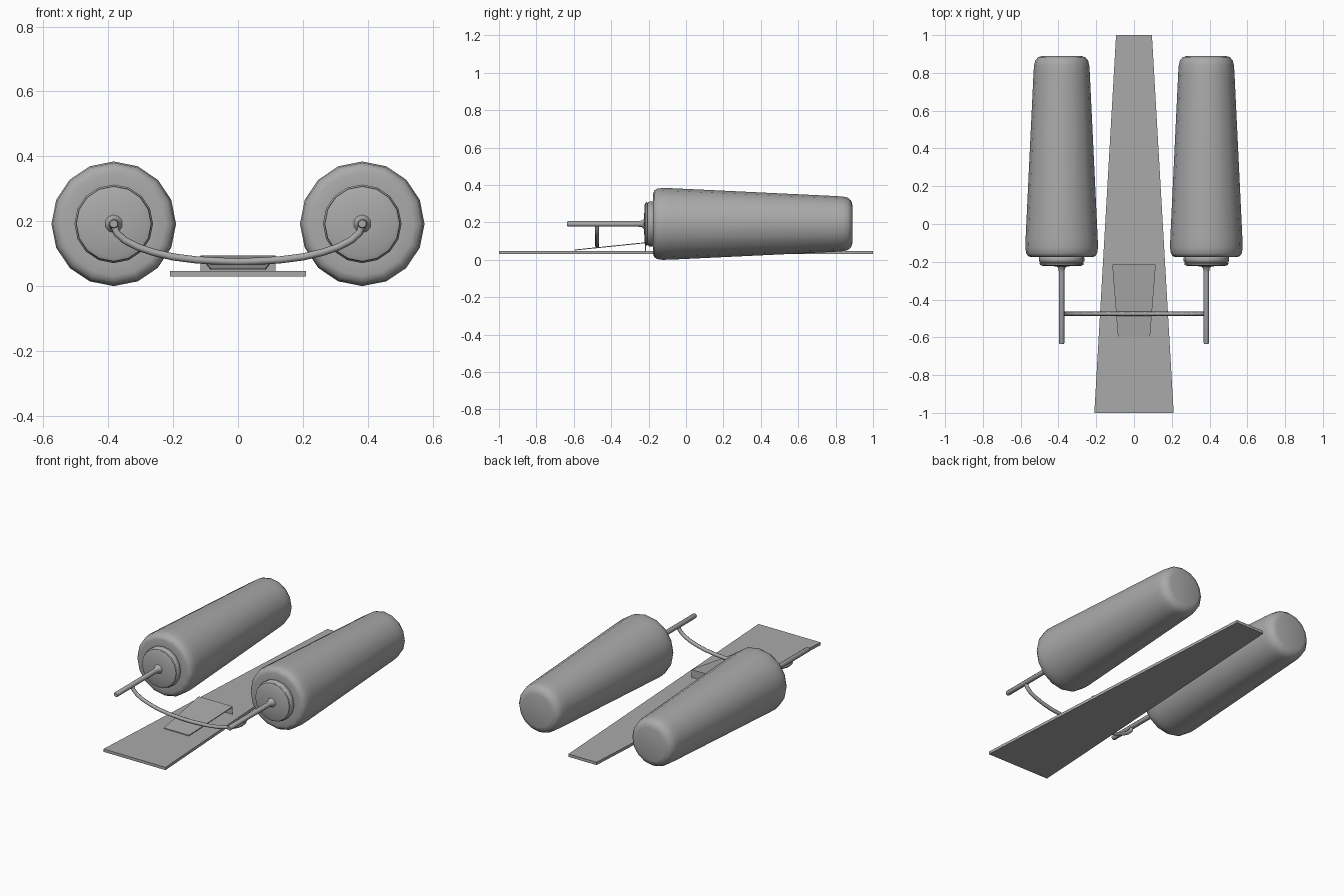
import bpy, bmesh, math

if "Cube" in bpy.data.objects:
    bpy.data.objects.remove(bpy.data.objects["Cube"])

grey = bpy.data.materials.new("plain_grey")
grey.diffuse_color = (0.4, 0.4, 0.4, 1)
grey.use_nodes = True
grey.node_tree.nodes["Principled BSDF"].inputs["Base Color"].default_value = grey.diffuse_color


def make(name, verts, faces, smooth=None):
    me = bpy.data.meshes.new(name)
    me.from_pydata(verts, [], faces)
    bm = bmesh.new()
    bm.from_mesh(me)
    bmesh.ops.recalc_face_normals(bm, faces=bm.faces)
    bm.to_mesh(me)
    bm.free()
    me.materials.append(grey)
    ob = bpy.data.objects.new(name, me)
    bpy.context.collection.objects.link(ob)
    if smooth:
        bpy.ops.object.select_all(action='DESELECT')
        ob.select_set(True)
        bpy.context.view_layer.objects.active = ob
        bpy.ops.object.shade_smooth_by_angle(angle=math.radians(smooth))
    return ob


def tube(name, rings, n, smooth):
    """Skin a list of vertex rings and cap both ends."""
    verts = [v for r in rings for v in r]
    faces = [(i * n + j, i * n + (j + 1) % n, (i + 1) * n + (j + 1) % n, (i + 1) * n + j)
             for i in range(len(rings) - 1) for j in range(n)]
    faces += [tuple(range(n)), tuple(range(len(verts) - n, len(verts)))]
    return make(name, verts, faces, smooth)


def lathe(name, profile, cx, cz, n, smooth=50):
    """Revolve (y, radius) pairs around an axis along y."""
    rings = [[(cx + r * math.sin(2 * math.pi * j / n), y, cz + r * math.cos(2 * math.pi * j / n))
              for j in range(n)] for y, r in profile]
    return tube(name, rings, n, smooth)


def slab(name, front, back, t):
    """Tapered board from (y, half width, bottom z) at each end, thickness t."""
    v = [(s * w, y, z + h) for h in (0, t) for y, w, z in (front, back) for s in (-1, 1)]
    f = [(0, 1, 3, 2), (4, 5, 7, 6), (0, 1, 5, 4), (2, 3, 7, 6), (0, 2, 6, 4), (1, 3, 7, 5)]
    return make(name, v, f)


CX, CZ = 0.383, 0.192
body = [(-0.174, 0.118), (-0.176, 0.16), (-0.170, 0.178), (-0.155, 0.188), (-0.125, 0.192),
        (-0.08, 0.191), (0.80, 0.149), (0.84, 0.146), (0.865, 0.14), (0.883, 0.125), (0.89, 0.10)]
collar = [(-0.17, 0.115), (-0.178, 0.121), (-0.196, 0.121), (-0.203, 0.115), (-0.205, 0.112),
          (-0.208, 0.117), (-0.216, 0.115), (-0.222, 0.10), (-0.224, 0.03)]
stem = [(-0.215, 0.032), (-0.227, 0.026), (-0.235, 0.018), (-0.26, 0.0145), (-0.63, 0.0145), (-0.635, 0.012)]

# Twin tapered cylinders with stepped collars and rods
for side, s in (("left", -1), ("right", 1)):
    lathe(side + "_cylinder", body, s * CX, CZ, 16)
    lathe(side + "_collar", collar, s * CX, CZ, 16)
    lathe(side + "_rod", stem, s * CX, CZ, 10)

# Bowed crossbar hanging between the rods
half = [(0.383, 0.19), (0.375, 0.165), (0.35, 0.142), (0.31, 0.121), (0.26, 0.104),
        (0.20, 0.09), (0.13, 0.081), (0.06, 0.077)]
path = [(-x, z) for x, z in half] + [(0, 0.075)] + half[::-1]
rings = []
for i, (x, z) in enumerate(path):
    a, b = path[max(i - 1, 0)], path[min(i + 1, len(path) - 1)]
    dx, dz = b[0] - a[0], b[1] - a[1]
    d = math.hypot(dx, dz)
    rings.append([(x - dz / d * 0.011 * math.cos(k * math.pi / 4), -0.475 + 0.011 * math.sin(k * math.pi / 4),
                   z + dx / d * 0.011 * math.cos(k * math.pi / 4)) for k in range(8)])
tube("crossbar", rings, 8, 60)

# Long tapered base board
slab("base_board", (-1, 0.21, 0.03), (1, 0.095, 0.03), 0.017)

# Sloped bracket: thin ramp with an upright flange at its back
slab("bracket_ramp", (-0.595, 0.085, 0.05), (-0.215, 0.115, 0.089), 0.005)
slab("bracket_flange", (-0.219, 0.115, 0.047), (-0.215, 0.115, 0.047), 0.046)
